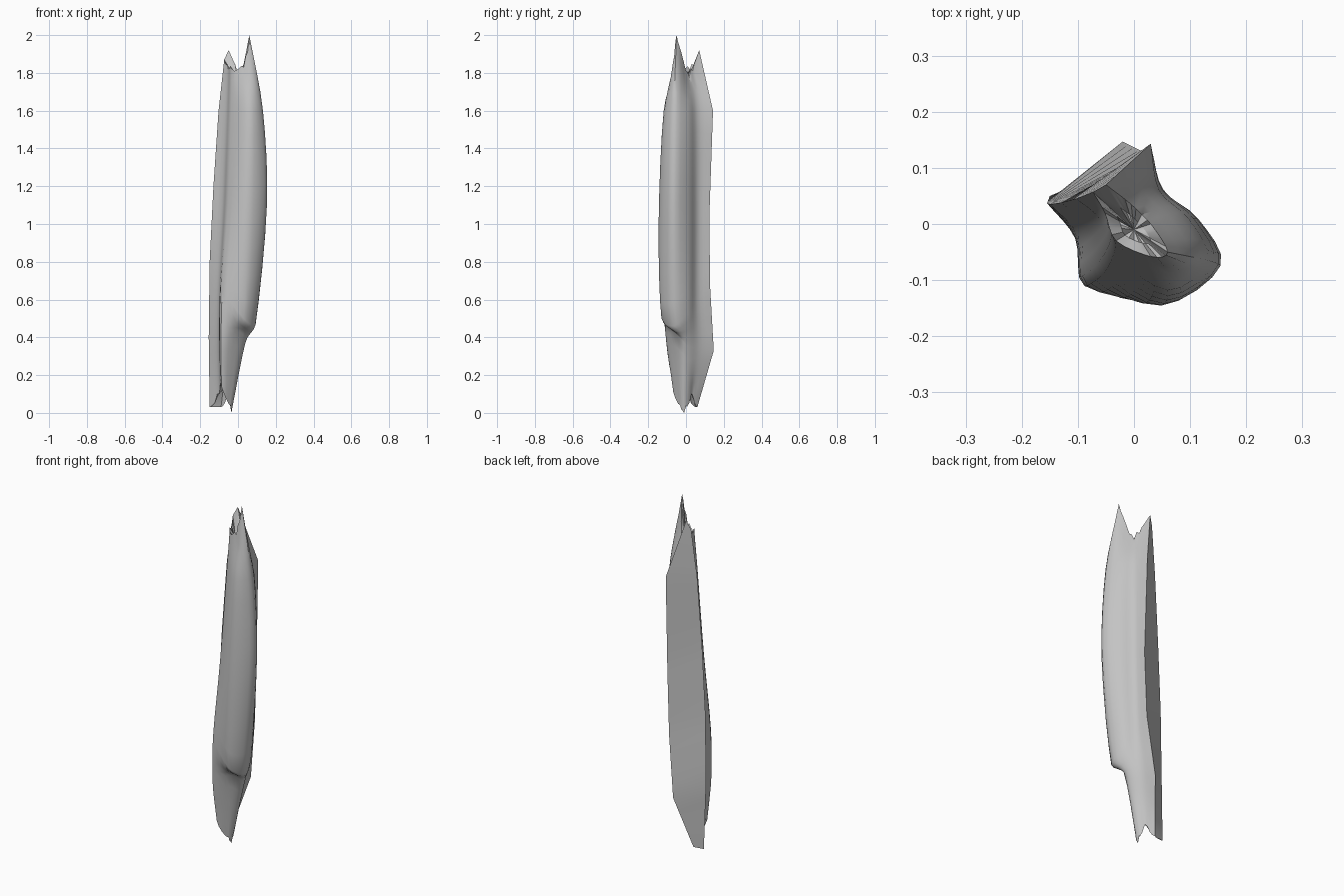
import bpy, bmesh, math, random
from mathutils import Vector

if "Cube" in bpy.data.objects:
    bpy.data.objects.remove(bpy.data.objects["Cube"], do_unlink=True)
random.seed(4)

# Long grain lines of the splinter, each from its bottom end to its top end
RAILS = {
    "back_left_edge": [(-.09, .06, .03), (-.02, .147, .33), (.02, .127, .68),
                       (.033, .124, 1.05), (.03, .143, 1.6), (-.05, .07, 1.92)],
    "left_groove": [(-.05, .03, .1), (0, .07, .35), (.03, .06, .6),
                    (.05, .06, 1.1), (.045, .06, 1.6), (-.005, .035, 1.81)],
    "left_flank": [(-.035, .005, .03), (.028, .015, .35), (.08, .01, .53),
                   (.113, .01, 1.1), (.097, .01, 1.6), (.03, 0, 1.81)],
    "left_bulge": [(-.035, -.01, 0), (.04, -.025, .39), (.09, -.065, .46),
                   (.153, -.075, 1.1), (.132, -.065, 1.6), (.06, -.05, 2.0)],
    "front_bulge": [(-.04, -.03, .04), (0, -.075, .43), (.03, -.13, .5),
                    (.05, -.145, 1.0), (.06, -.118, 1.6), (.03, -.058, 1.83)],
    "right_bulge": [(-.088, -.07, .14), (-.09, -.105, .38), (-.083, -.11, .65),
                    (-.053, -.087, 1.1), (-.036, -.053, 1.6), (-.032, -.03, 1.82)],
    "right_groove": [(-.1, 0, .1), (-.105, -.025, .4), (-.1, -.02, .7),
                     (-.082, -.005, 1.1), (-.062, .01, 1.6), (-.052, .02, 1.82)],
    "back_right_edge": [(-.15, .05, .03), (-.155, .037, .4), (-.15, .035, .8),
                        (-.13, .038, 1.2), (-.103, .045, 1.6), (-.073, .057, 1.87)],
}
STEPS = 4


def spline(points):
    """Smooth curve through the points, without overshoot on short spans."""
    p = [Vector(q) for q in points]
    p = [2 * p[0] - p[1]] + p + [2 * p[-1] - p[-2]]
    out = []
    for a, b, c, d in zip(p, p[1:], p[2:], p[3:]):
        span = (c - b).length
        m, q = (c - a) / 2, (d - b) / 2
        m *= min(1, span / max(m.length, 1e-6))
        q *= min(1, span / max(q.length, 1e-6))
        for k in range(STEPS):
            t = k / STEPS
            out.append((2 * t**3 - 3 * t**2 + 1) * b + (t**3 - 2 * t**2 + t) * m
                       + (3 * t**2 - 2 * t**3) * c + (t**3 - t**2) * q)
    return out + [p[-2]]


def polyline(points):
    """Straight-sided line through the points."""
    p = [Vector(q) for q in points]
    return [a.lerp(b, k / STEPS) for a, b in zip(p, p[1:]) for k in range(STEPS)] + [p[-1]]


# The split back has straight edges, the rest is rounded
columns = [polyline(r) if name.startswith("back") else spline(r)
           for name, r in RAILS.items()]
rows = [spline(level) for level in zip(*columns)]

# Ragged torn ends between the main peaks
for row, amount in ((rows[0], .025), (rows[-1], .025)):
    for i, v in enumerate(row):
        if i % STEPS:
            v.z = min(max(v.z + random.uniform(-amount, amount), .005), 1.97)

# Skin of the splinter, including its flat split back
bm = bmesh.new()
grid = [[bm.verts.new(v) for v in r] for r in rows]
n = len(grid[0])
for lower, upper in zip(grid, grid[1:]):
    for i in range(n):
        j = (i + 1) % n
        bm.faces.new((lower[i], lower[j], upper[j], upper[i]))


def broken_end(ring, centre):
    """Uneven hollow cap over a torn end."""
    centre = Vector(centre)
    inner = []
    for v in ring:
        p = v.co.lerp(centre, .5)
        p.z = centre.z + (v.co.z - centre.z) * .2 + random.uniform(-.015, .015)
        inner.append(bm.verts.new(p))
    tip = bm.verts.new(centre)
    for i in range(n):
        j = (i + 1) % n
        bm.faces.new((ring[i], ring[j], inner[j], inner[i]))
        bm.faces.new((inner[i], inner[j], tip))


broken_end(grid[-1], (0, -.01, 1.79))
broken_end(grid[0], (-.07, .01, .14))
bmesh.ops.recalc_face_normals(bm, faces=bm.faces)

mesh = bpy.data.meshes.new("wood_splinter")
bm.to_mesh(mesh)
bm.free()
splinter = bpy.data.objects.new("wood_splinter", mesh)
bpy.context.collection.objects.link(splinter)

# Plain grey colour
mat = bpy.data.materials.new("plain_grey")
mat.use_nodes = True
colour = (.55, .55, .55, 1)
mat.diffuse_color = colour
bsdf = next(k for k in mat.node_tree.nodes if k.type == "BSDF_PRINCIPLED")
bsdf.inputs["Base Color"].default_value = colour
mesh.materials.append(mat)

# Smooth sides with crisp split edges
bpy.ops.object.select_all(action="DESELECT")
splinter.select_set(True)
bpy.context.view_layer.objects.active = splinter
bpy.ops.object.shade_smooth_by_angle(angle=math.radians(35))
